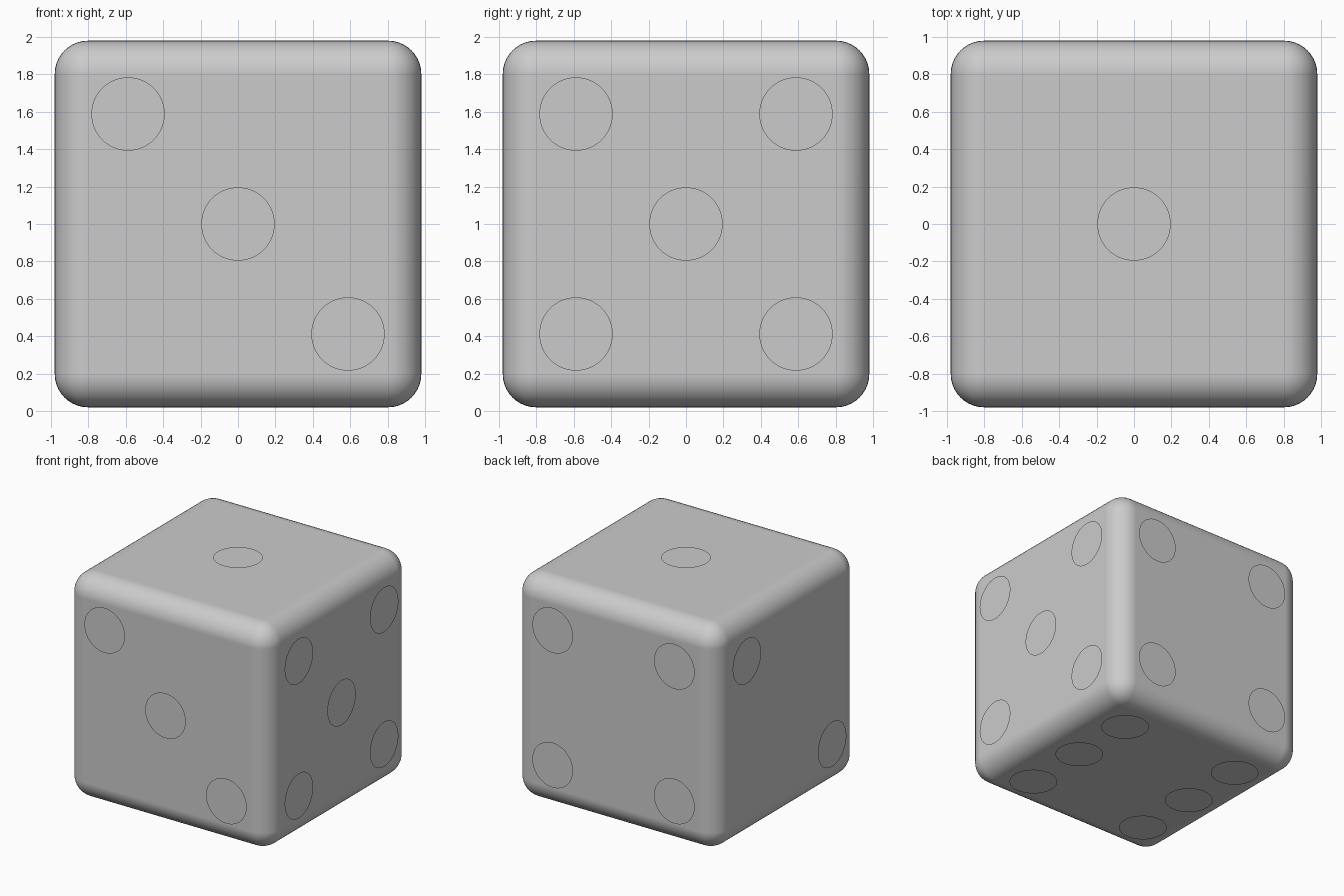
import bpy
from mathutils import Matrix, Vector

if "Cube" in bpy.data.objects:
    bpy.data.objects.remove(bpy.data.objects["Cube"])

HALF = 0.98      # half size of the body
OUT = 1.0        # distance of the thin pip discs from the centre
P = 0.588        # pip spacing
R = 0.196        # pip radius
CENTRE = Vector((0, 0, 1))

# Rounded body
bpy.ops.mesh.primitive_cube_add(size=2 * HALF, location=CENTRE)
body = bpy.context.object
body.name = "die_body"
bpy.ops.object.shade_smooth()
bevel = body.modifiers.new("rounded_edges", 'BEVEL')
bevel.width = 0.178
bevel.segments = 10
bevel.limit_method = 'NONE'
bevel.harden_normals = True


# Flat pips: u and v are in-plane axes, u x v points outwards
def add_pips(name, u, v, spots):
    u, v = Vector(u), Vector(v)
    n = u.cross(v)
    rot = Matrix((u, v, n)).transposed().to_euler()
    for i, (a, b) in enumerate(spots):
        bpy.ops.mesh.primitive_circle_add(
            vertices=64, radius=R, fill_type='NGON', rotation=rot,
            location=CENTRE + n * OUT + u * a * P + v * b * P)
        bpy.context.object.name = f"{name}_pip_{i + 1}"


one = [(0, 0)]
two = [(-1, 1), (1, -1)]
four = [(a, b) for a in (-1, 1) for b in (-1, 1)]
six = [(a, b) for a in (-1, 1) for b in (-1, 0, 1)]

X, Y, Z = (1, 0, 0), (0, 1, 0), (0, 0, 1)
add_pips("top", X, Y, one)
add_pips("bottom", (-1, 0, 0), Y, six)
add_pips("front", X, Z, one + two)
add_pips("back", (-1, 0, 0), Z, four)
add_pips("right", Y, Z, one + four)
add_pips("left", (0, -1, 0), Z, two)
